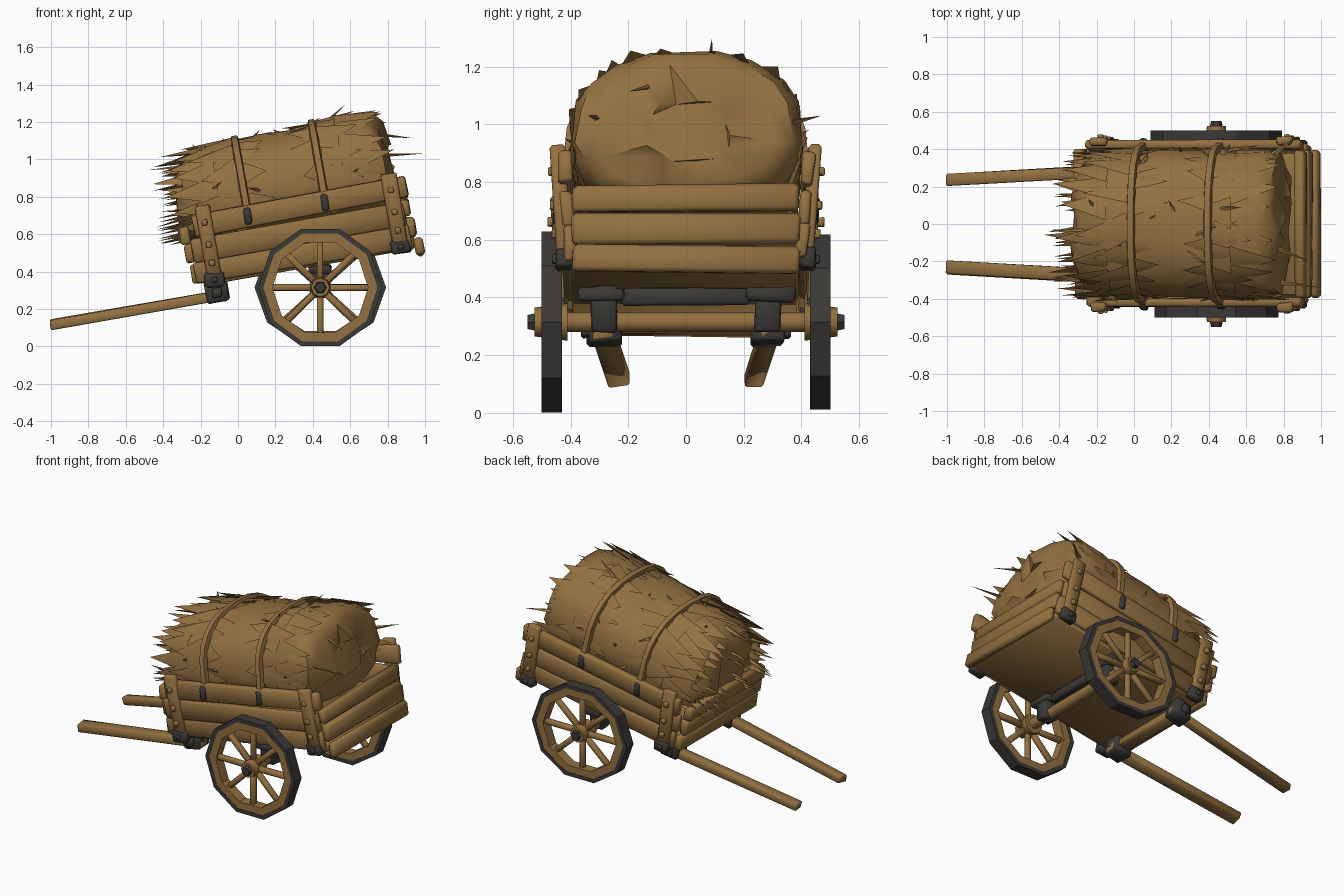
import bpy, bmesh, random
from math import sin, cos, pi, radians, copysign
from mathutils import Matrix, Vector as V

if "Cube" in bpy.data.objects:
    bpy.data.objects.remove(bpy.data.objects["Cube"])

random.seed(4)
R = random.uniform
TILT = Matrix.Translation((0.35, 0, 0.43)) @ Matrix.Rotation(radians(-10), 4, 'Y')
FLAT = Matrix.Identity(4)


def material(name, rgb):
    m = bpy.data.materials.new(name)
    m.diffuse_color = (*rgb, 1)
    m.use_nodes = True
    m.node_tree.nodes["Principled BSDF"].inputs["Base Color"].default_value = m.diffuse_color
    return m


WOOD = material("straw_and_wood_brown", (0.295, 0.165, 0.053))
IRON = material("dark_iron", (0.045, 0.041, 0.037))


def finish(bm, name, mat, frame=TILT, angle=40):
    bmesh.ops.recalc_face_normals(bm, faces=bm.faces)
    bm.transform(frame)
    me = bpy.data.meshes.new(name)
    bm.to_mesh(me)
    bm.free()
    me.materials.append(mat)
    ob = bpy.data.objects.new(name, me)
    bpy.context.collection.objects.link(ob)
    bpy.ops.object.select_all(action='DESELECT')
    ob.select_set(True)
    bpy.context.view_layer.objects.active = ob
    bpy.ops.object.shade_smooth_by_angle(angle=radians(angle))


def basis(p0, p1, up):
    x = (p1 - p0).normalized()
    y = V(up).cross(x).normalized()
    z = x.cross(y)
    return Matrix((x, y, z)).transposed().to_4x4()


def beam(name, p0, p1, wide, high, mat=WOOD, up=(0, 0, 1), frame=TILT, bevel=0.010, rough=0.006):
    """Bevelled, slightly uneven timber from p0 to p1."""
    p0, p1 = V(p0), V(p1)
    bm = bmesh.new()
    bmesh.ops.create_cube(bm, size=1)
    bmesh.ops.scale(bm, vec=((p1 - p0).length, wide, high), verts=bm.verts)
    for v in bm.verts:
        v.co += V((R(-1, 1), R(-1, 1), R(-1, 1))) * rough
    bmesh.ops.bevel(bm, geom=bm.edges[:], offset=bevel, segments=1, affect='EDGES')
    bm.transform(Matrix.Translation((p0 + p1) / 2) @ basis(p0, p1, up))
    finish(bm, name, mat, frame, 50)


def loft(bm, rings, loop=False):
    """Skin a list of closed point rings; loop joins last to first, else ends are capped."""
    vs = [[bm.verts.new(p) for p in r] for r in rings]
    n = len(vs[0])
    for i in range(len(vs) if loop else len(vs) - 1):
        a, b = vs[i], vs[(i + 1) % len(vs)]
        for j in range(n):
            k = (j + 1) % n
            bm.faces.new((a[j], a[k], b[k], b[j]))
    if not loop:
        bm.faces.new(vs[0])
        bm.faces.new(vs[-1])


def spike(bm, base, tip, r, out=(0.1, 0.3, 1), flat=0.7):
    """Tapered straw, or a broad tuft when flat is small; out is its thin direction."""
    base, tip = V(base), V(tip)
    m = basis(base, tip, out)
    pts = [bm.verts.new(base + m @ V((0, r * cos(a), flat * r * sin(a)))) for a in (0, pi / 2, pi, 3 * pi / 2)]
    end = bm.verts.new(tip)
    for i in range(4):
        bm.faces.new((pts[i], pts[(i + 1) % 4], end))


# Cart bed, tilted frame: x along the cart, z up from the floor
beam("bed_floor", (-0.54, 0, 0.01), (0.60, 0, 0.01), 0.78, 0.04)
beam("front_cross_beam", (-0.48, -0.3, -0.05), (-0.48, 0.3, -0.05), 0.08, 0.06)
for i, w in enumerate((0.06, 0.19, 0.315)):
    y = 0.395 + 0.08 * w
    for s in (-1, 1):
        beam(f"side_plank_{i}", (-0.56 + R(-.02, .02), s * y, w + R(-.01, .01)),
             (0.60 + R(-.02, .02), s * y, w + R(-.01, .01)), 0.045, 0.12, up=(0, s * 0.08, 1))
for i, (u, w, h) in enumerate(((-0.57, 0.06, 0.10), (-0.585, 0.17, 0.10), (-0.60, 0.27, 0.09))):
    beam(f"front_plank_{i}", (u, -0.40, w), (u, 0.40, w + R(-.01, .01)), 0.05, h)
for i, (u, w, h) in enumerate(((0.63, -0.005, 0.09), (0.60, 0.105, 0.11), (0.585, 0.21, 0.09))):
    beam(f"rear_plank_{i}", (u, -0.395, w), (u, 0.395, w + R(-.01, .01)), 0.05, h, bevel=0.014)

for s in (-1, 1):
    # Corner posts with pegs and iron feet
    for end, u in (("front", -0.48), ("rear", 0.53)):
        beam(end + "_post", (u, s * 0.42, 0.0), (u, s * 0.445, 0.41), 0.085, 0.045, up=(0, s, 0))
        for w in (0.10, 0.20, 0.32):
            y = 0.435 + 0.06 * w
            beam(end + "_post_peg", (u, s * y, w), (u, s * (y + 0.025), w), 0.03, 0.03, bevel=0.004, rough=0.003)
        beam(end + "_post_foot", (u - 0.05, s * 0.42, 0.01), (u + 0.05, s * 0.42, 0.01), 0.06, 0.075, IRON)
        beam(end + "_post_bolt", (u, s * 0.44, 0.01), (u, s * 0.465, 0.01), 0.03, 0.03, IRON, bevel=0.005, rough=0.001)
    # Handles and their iron brackets
    beam("handle", (-1.385, s * 0.235, -0.075), (-0.42, s * 0.285, -0.075), 0.07, 0.05, bevel=0.007)
    beam("handle_bracket", (-0.54, s * 0.28, -0.055), (-0.42, s * 0.28, -0.055), 0.12, 0.11, IRON)
    beam("bracket_bolt", (-0.48, s * 0.33, -0.06), (-0.48, s * 0.365, -0.06), 0.05, 0.05, IRON, bevel=0.008)


# Hay heap
def section(u, k, t):
    c, s = cos(t), sin(t)
    return V((u, 0.395 * k * copysign(abs(c) ** 0.8, c),
              0.42 + 0.035 * u + (0.315 if s > 0 else 0.22) * k * copysign(abs(s) ** 0.85, s)))


N = 18
STATIONS = ((-0.60, .5), (-0.56, .80), (-0.48, .92), (-0.36, 1.0), (-0.245, .95), (-0.12, 1.01), (0.04, 1.0),
            (0.175, .97), (0.30, 1.02), (0.44, 1.02), (0.50, .96), (0.535, .78), (0.55, .4))
bm = bmesh.new()
loft(bm, [[section(u + R(-.025, .025), k + R(-.04, .035), 2 * pi * (j + R(-.2, .2)) / N) for j in range(N)]
          for u, k in STATIONS])
bmesh.ops.triangulate(bm, faces=bm.faces[:])
finish(bm, "hay_heap", WOOD, angle=50)

# Broad jagged tufts lying round the heap: start, end, scale at both, half width, count
bm = bmesh.new()
for u0, u1, k0, k1, r, n in ((-0.38, -0.63, .95, .97, .075, 14), (-0.44, -0.68, .72, .8, .05, 12),
                             (-0.26, -0.50, .97, 1.04, .075, 11), (0.30, 0.55, .98, 1.02, .08, 14),
                             (0.20, 0.45, .97, 1.05, .07, 11), (-0.24, -0.08, .96, 1.03, .06, 12),
                             (0.18, 0.05, .97, 1.03, .06, 10)):
    for j in range(n):
        t = radians(-20 + 220 * (j + R(-.25, .25)) / (n - 1))
        out = section(0, 1, t) - section(0, 0.3, t)
        spike(bm, section(u0, k0, t), section(u1 + R(-.05, .05), k1 + R(-.03, .03), t + R(-.08, .08)),
              r * R(.8, 1.2), out, 0.3)
finish(bm, "hay_tufts", WOOD, angle=50)

# Loose straws: front end, then scattered over the top
bm = bmesh.new()
for j in range(26):
    t, k = R(0, 2 * pi), R(.2, .95)
    spike(bm, section(-0.50, k, t), section(R(-.76, -.66), k * R(.95, 1.12), t + R(-.15, .15)), 0.022)
for j in range(16):
    t, u, d = R(-.1, pi + .1), R(-.45, .45), R(-.14, .14)
    spike(bm, section(u, .95, t), section(u + d, R(1.05, 1.12), t + R(-.15, .15)), 0.016)
for a, b in (((0.44, -0.30, 0.52), (0.74, -0.34, 0.48)), ((0.45, -0.1, 0.64), (0.70, -0.2, 0.57)),
             ((0.20, 0.08, 0.70), (0.375, 0.09, 0.815)), ((0.46, 0.35, 0.5), (0.62, 0.47, 0.5))):
    spike(bm, a, b, 0.02)
finish(bm, "loose_straws", WOOD, angle=50)

# Ropes over the hay, with iron hooks
for i, u in enumerate((-0.245, 0.175)):
    bm = bmesh.new()
    rings = []
    for j in range(13):
        t = pi * j / 12
        a, b = section(u, 1.0, t), section(u, 1.075, t)
        rings.append([a + V((-.022, 0, 0)), b + V((-.016, 0, 0)), b + V((.016, 0, 0)), a + V((.022, 0, 0))])
    first = [p + V((0, 0.02, -0.11)) for p in rings[0]]
    last = [p + V((0, -0.02, -0.11)) for p in rings[-1]]
    loft(bm, [first] + rings + [last])
    finish(bm, f"rope_{i}", WOOD)
    for s in (-1, 1):
        beam("rope_hook", (u - .005, s * 0.438, 0.27), (u, s * 0.438, 0.36), 0.04, 0.04, IRON, up=(0, s, 0))

# Wheels and axle, level frame
CX, CZ = 0.44, 0.315


def ring(name, r0, r1, half, y, mat, sx, sz, n=10):
    bm = bmesh.new()
    rings = []
    for j in range(n):
        a = 2 * pi * j / n
        rings.append([(CX + sx * r * cos(a), y + h, CZ + sz * r * sin(a))
                      for r, h in ((r0, -half), (r1, -half), (r1, half), (r0, half))])
    loft(bm, rings, loop=True)
    finish(bm, name, mat, FLAT, 30)


def round_bar(name, y0, y1, r0, r1, mat, n=8):
    bm = bmesh.new()
    loft(bm, [[(CX + r * cos(2 * pi * j / n), y, CZ + r * sin(2 * pi * j / n)) for j in range(n)]
              for y, r in ((y0, r0), (y1, r1))])
    finish(bm, name, mat, FLAT, 50)


round_bar("axle", -0.44, 0.44, 0.035, 0.035, WOOD)
for s, sx, sz in ((-1, 0.99, 0.985), (1, 1.05, 0.95)):
    ring("wheel_tire", 0.308, 0.335, 0.036, s * 0.465, IRON, sx, sz)
    ring("wheel_rim", 0.258, 0.312, 0.034, s * 0.465, WOOD, sx, sz)
    round_bar("wheel_hub", s * 0.41, s * 0.525, 0.065, 0.05, WOOD)
    round_bar("hub_cap", s * 0.52, s * 0.55, 0.035, 0.028, IRON, 6)
    for j in range(8):
        d = V((sx * cos(j * pi / 4), 0, sz * sin(j * pi / 4)))
        c = V((CX, s * 0.465, CZ))
        beam("spoke", c + d * 0.04, c + d * 0.275, 0.034, 0.034, up=(0, 1, 0), frame=FLAT, bevel=0.007, rough=0.003)
    beam("axle_mount", (CX, s * 0.285, 0.28), (CX, s * 0.285, 0.44), 0.09, 0.10, IRON, up=(1, 0, 0), frame=FLAT)
    beam("axle_mount_plate", (CX, s * 0.21, 0.41), (CX, s * 0.38, 0.41), 0.12, 0.05, IRON, frame=FLAT)
beam("axle_cross_bar", (CX, -0.22, 0.405), (CX, 0.22, 0.405), 0.06, 0.06, IRON, frame=FLAT)
